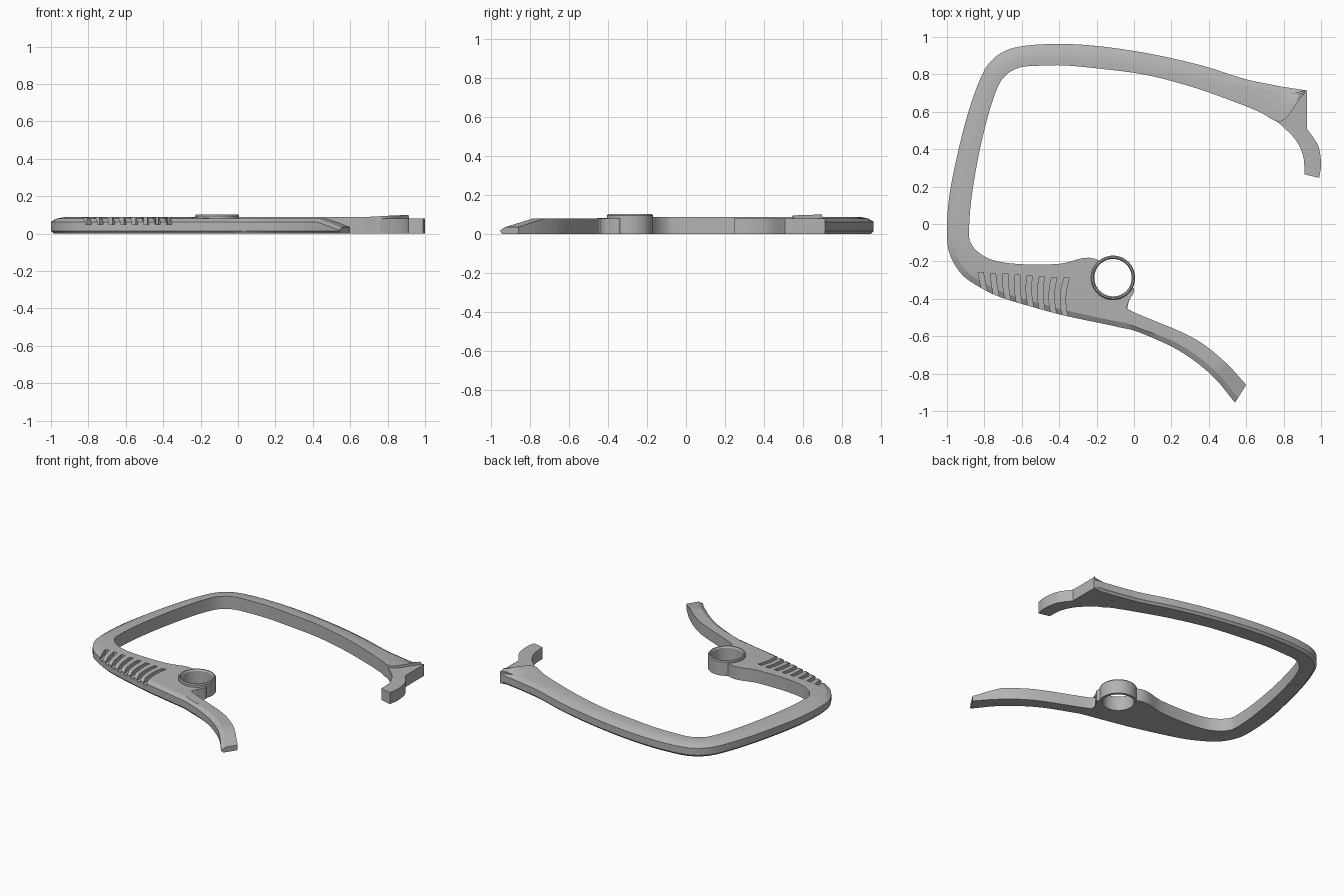
import bpy, bmesh, math
from mathutils import Vector

cube = bpy.data.objects.get("Cube")
if cube:
    bpy.data.objects.remove(cube, do_unlink=True)

grey = bpy.data.materials.new("plain_grey")
grey.use_nodes = True
COLOUR = (0.45, 0.45, 0.45, 1)
grey.diffuse_color = COLOUR
grey.node_tree.nodes["Principled BSDF"].inputs["Base Color"].default_value = COLOUR


def finish(name, bm):
    """Turn a bmesh into a named, coloured object with clean normals."""
    bmesh.ops.recalc_face_normals(bm, faces=bm.faces)
    mesh = bpy.data.meshes.new(name)
    bm.to_mesh(mesh)
    bm.free()
    obj = bpy.data.objects.new(name, mesh)
    bpy.context.collection.objects.link(obj)
    mesh.materials.append(grey)
    return obj


def activate(obj):
    bpy.ops.object.select_all(action='DESELECT')
    obj.select_set(True)
    bpy.context.view_layer.objects.active = obj


def shade(obj):
    activate(obj)
    bpy.ops.object.shade_smooth_by_angle(angle=math.radians(20))


def cut(obj, cutter):
    """Subtract the cutter, then discard it."""
    cutter.hide_render = True
    mod = obj.modifiers.new("cut", 'BOOLEAN')
    mod.operation = 'DIFFERENCE'
    mod.solver = 'EXACT'
    mod.object = cutter
    activate(obj)
    bpy.ops.object.modifier_apply(modifier=mod.name)
    bpy.data.objects.remove(cutter, do_unlink=True)


def smooth_path(points, steps):
    """Catmull-Rom curve through the points."""
    vs = [Vector(p) for p in points]
    vs = [vs[0] * 2 - vs[1]] + vs + [vs[-1] * 2 - vs[-2]]
    out = []
    for a, b, c, d in zip(vs, vs[1:], vs[2:], vs[3:]):
        for k in range(steps):
            t = k / steps
            out.append(b + (c - a) * t / 2 + (a * 2 - b * 5 + c * 4 - d) * t * t / 2
                       + (b * 3 - a - c * 3 + d) * t ** 3 / 2)
    return out + [vs[-2]]


def prism(name, outline, low, high):
    bm = bmesh.new()
    base = bm.faces.new([bm.verts.new((p[0], p[1], low)) for p in outline])
    top = bmesh.ops.extrude_face_region(bm, geom=[base])["geom"]
    bmesh.ops.translate(bm, vec=(0, 0, high - low),
                        verts=[v for v in top if isinstance(v, bmesh.types.BMVert)])
    return finish(name, bm)


def disc(centre, radius, count):
    angles = [2 * math.pi * k / count for k in range(count)]
    return [(centre[0] + radius * math.cos(a), centre[1] + radius * math.sin(a))
            for a in angles]


def section(outer, inner, height):
    """Bar cross-section: chamfered outer side, upright inner side."""
    across = inner - outer
    width = across.length
    shoulder = min(height, 0.08)
    rim = min(0.03, width * 0.35)
    profile = [(rim / 2, 0), (0, 0.015), (0, shoulder - 0.017), (rim, shoulder),
               (width * 0.6, height), (width, height), (width, 0)]
    return [(*(outer + across * (d / width)), z) for d, z in profile]


# Outer and inner edges of the bar, from jaw tip round to the catch
outer_edge = [
    (.54, -.955), (.417, -.81), (.246, -.68), (.03, -.58), (-.08, -.552), (-.18, -.53),
    (-.37, -.49), (-.556, -.44), (-.717, -.39), (-.83, -.335), (-.92, -.27),
    (-.982, -.17), (-1, -.06), (-.99, .13), (-.95, .345), (-.89, .585), (-.825, .77),
    (-.77, .865), (-.69, .925), (-.58, .953), (-.4, .963), (-.18, .95), (.086, .91),
    (.353, .85), (.583, .778), (.7, .752), (.8, .733), (.925, .714)]
inner_edge = [
    (.6, -.86), (.475, -.727), (.3, -.6), (-.03, -.457), (-.027, -.41), (-.01, -.33),
    (-.21, -.185), (-.4, -.213), (-.6, -.215), (-.74, -.197), (-.82, -.16),
    (-.868, -.11), (-.882, -.05), (-.87, .13), (-.83, .37), (-.777, .59), (-.727, .735),
    (-.68, .8), (-.61, .837), (-.53, .845), (-.38, .848), (-.18, .83), (.065, .797),
    (.32, .73), (.545, .65), (.67, .6), (.79, .55), (.9, .685)]
heights = [.035, .08, .08, .08, .08, .08] + [.088] * (len(outer_edge) - 8) + [.095, .1]

STEPS = 6
outer_curve = smooth_path(outer_edge, STEPS)
inner_curve = smooth_path(inner_edge, STEPS)
bm = bmesh.new()
rings = []
for k, (o, i) in enumerate(zip(outer_curve, inner_curve)):
    n, t = divmod(k, STEPS)
    after = heights[min(n + 1, len(heights) - 1)]
    h = heights[n] + (after - heights[n]) * t / STEPS
    rings.append([bm.verts.new(p) for p in section(o, i, h)])
for a, b in zip(rings, rings[1:]):
    for j in range(len(a)):
        m = (j + 1) % len(a)
        bm.faces.new((a[j], a[m], b[m], b[j]))
bm.faces.new(rings[0])
bm.faces.new(rings[-1])
frame = finish("curved_frame", bm)

# Round opening through the frame
PIVOT = (-0.112, -0.287)
cut(frame, prism("opening_cutter", disc(PIVOT, 0.108, 64), -0.1, 0.2))

# Thumb grip: curved slots that lengthen towards the ring
SLOTS = 8
for k in range(SLOTS):
    f = k / (SLOTS - 1)
    foot = Vector((-0.79 + 0.41 * f, -0.4 - 0.12 * f))
    reach = 0.14 + 0.09 * f
    left, right = [], []
    for s in range(6):
        t = s / 5
        bow = 0.02 * (t - 0.5) ** 2 * 4 * f
        x = foot.x + bow - 0.03 * t * (1 - f)
        y = foot.y + reach * t
        left.append((x - 0.014, y))
        right.append((x + 0.014, y))
    cut(frame, prism("slot_cutter", left + right[::-1], 0.05, 0.2))

# Small sockets in the underside
for spot in [(.84, .66), (.74, .66), (.1, .85), (-.83, .6), (-.88, -.2), (-.1, -.48),
             (.47, -.8)]:
    cut(frame, prism("socket_cutter", disc(spot, 0.008, 12), -0.05, 0.02))
shade(frame)

# Catch: flat plate with a curved finger
inside = smooth_path([(.786, .53), (.86, .455), (.904, .365), (.912, .265)], STEPS)
outside = smooth_path([(.99, .247), (1, .32), (.984, .42), (.925, .508)], STEPS)
catch = prism("catch_hook", [(.72, .62), (.74, .566)] + inside + outside
              + [(.925, .714), (.84, .7)], 0, 0.08)
shade(catch)

# Raised collar around the opening
bm = bmesh.new()
profile = [(.1, 0), (.118, 0), (.118, .095), (.113, .102), (.106, .102), (.1, .092)]
loop = [bm.verts.new((PIVOT[0] + r, PIVOT[1], z)) for r, z in profile]
edges = [bm.edges.new((loop[j - 1], loop[j])) for j in range(len(loop))]
bmesh.ops.spin(bm, geom=loop + edges, cent=(*PIVOT, 0), axis=(0, 0, 1),
               angle=2 * math.pi, steps=64, use_merge=True)
bmesh.ops.remove_doubles(bm, verts=bm.verts, dist=0.0001)
shade(finish("collar_ring", bm))
